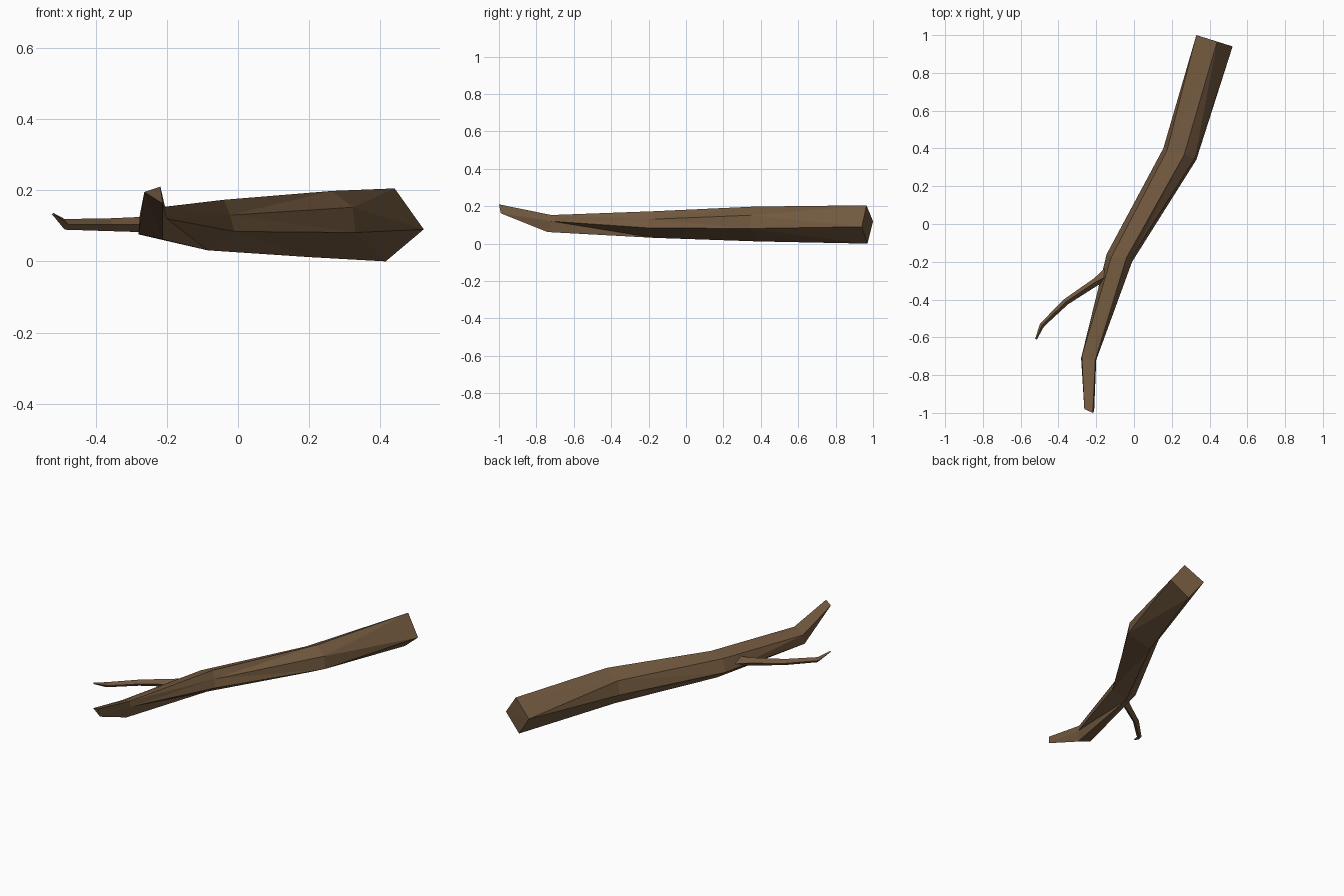
import bpy, bmesh
from mathutils import Vector

if "Cube" in bpy.data.objects:
    bpy.data.objects.remove(bpy.data.objects["Cube"])

bark = bpy.data.materials.new("bark")
bark.diffuse_color = (0.17, 0.10, 0.05, 1)
bark.use_nodes = True
bark.node_tree.nodes["Principled BSDF"].inputs["Base Color"].default_value = bark.diffuse_color


def skin(name, rings):
    """Join equal-sized rings into a closed flat-shaded tube."""
    bm = bmesh.new()
    loops = [[bm.verts.new(p) for p in ring] for ring in rings]
    n = len(loops[0])
    for a, b in zip(loops, loops[1:]):
        for i in range(n):
            j = (i + 1) % n
            bm.faces.new((a[i], a[j], b[j], b[i]))
    bm.faces.new(loops[0])
    bm.faces.new(loops[-1])
    # repeated points merge, so ends may have fewer sides
    bmesh.ops.remove_doubles(bm, verts=bm.verts, dist=0.0005)
    bmesh.ops.triangulate(bm, faces=bm.faces)
    bmesh.ops.recalc_face_normals(bm, faces=bm.faces)
    mesh = bpy.data.meshes.new(name)
    bm.to_mesh(mesh)
    bm.free()
    mesh.materials.append(bark)
    obj = bpy.data.objects.new(name, mesh)
    bpy.context.collection.objects.link(obj)
    return obj


# main limb: left, upper left, top, upper right, right, bottom
left, top, right, low = (.33, 1, .12), (.44, .965, .205), (.522, .94, .09), (.415, .97, 0)
tip_l, tip_t, tip_r = (-.263, -.98, .195), (-.218, -1, .21), (-.211, -.99, .162)
skin("main_branch", [
    [left, left, top, right, right, low],
    [(.155, .40, .08), (.175, .39, .155), (.265, .365, .198),
     (.322, .347, .152), (.33, .34, .081), (.20, .38, .012)],
    [(-.145, -.16, .08), (-.12, -.175, .15), (-.04, -.178, .173),
     (-.022, -.19, .13), (-.01, -.20, .084), (-.085, -.17, .031)],
    [(-.28, -.71, .076), (-.276, -.70, .13), (-.235, -.72, .15),
     (-.205, -.72, .153), (-.20, -.72, .12), (-.212, -.74, .062)],
    [tip_l, tip_l, tip_t, tip_t, tip_r, tip_r],
])

# side twig: centre, half width, half height
path = [((-.13, -.27, .105), .045, .032), ((-.20, -.305, .104), .021, .024),
        ((-.36, -.412, .103), .017, .018), ((-.487, -.535, .104), .013, .015),
        ((-.519, -.61, .132), .005, .004)]
rings = []
for i, (c, w, h) in enumerate(path):
    d = Vector(path[min(i + 1, len(path) - 1)][0]) - Vector(path[max(i - 1, 0)][0])
    side = Vector((-d.y, d.x, 0)).normalized()
    up = Vector((0, 0, 1))
    c = Vector(c)
    rings.append([c + side * w, c + up * h, c - side * w, c - up * h])
skin("side_twig", rings)
